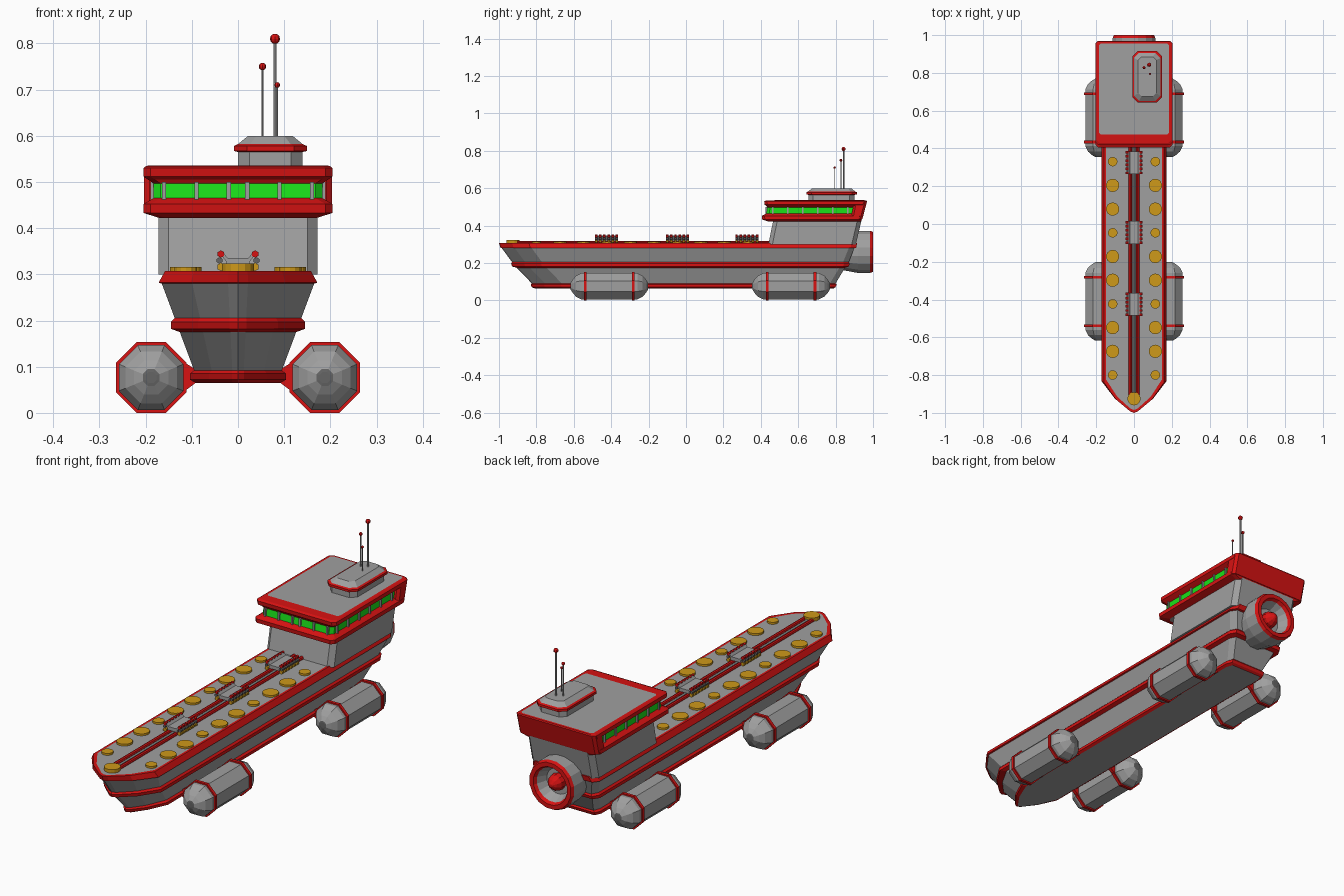
import bpy, bmesh, math
from mathutils import Matrix, Vector

if "Cube" in bpy.data.objects:
    bpy.data.objects.remove(bpy.data.objects["Cube"])


def material(name, rgb):
    m = bpy.data.materials.new(name)
    m.use_nodes = True
    m.diffuse_color = (*rgb, 1)
    m.node_tree.nodes["Principled BSDF"].inputs["Base Color"].default_value = (*rgb, 1)
    return m


GREY, RED, GREEN, YELLOW, DARK = range(5)
MATS = [material("hull grey", (0.35, 0.35, 0.35)), material("trim red", (0.68, 0.006, 0.006)),
        material("window green", (0.01, 0.75, 0.01)), material("hatch yellow", (0.62, 0.32, 0.01)),
        material("dark metal", (0.13, 0.13, 0.13))]


def finish(name, bm):
    bmesh.ops.recalc_face_normals(bm, faces=bm.faces)
    mesh = bpy.data.meshes.new(name)
    bm.to_mesh(mesh)
    bm.free()
    for m in MATS:
        mesh.materials.append(m)
    ob = bpy.data.objects.new(name, mesh)
    bpy.context.collection.objects.link(ob)
    return ob


def loft(name, rings, mats, caps):
    """Skin a stack of equal-length point rings, one colour per layer."""
    bm = bmesh.new()
    loops = [[bm.verts.new(p) for p in r] for r in rings]
    n = len(loops[0])
    for a, b, m in zip(loops, loops[1:], mats):
        for i in range(n):
            j = (i + 1) % n
            bm.faces.new((a[i], a[j], b[j], b[i])).material_index = m
    bm.faces.new(loops[0]).material_index = caps[0]
    bm.faces.new(loops[-1]).material_index = caps[1]
    return finish(name, bm)


def add_box(bm, center, size, mat, tilt=0):
    m = Matrix.Translation(center) @ Matrix.Rotation(tilt, 4, 'Y') @ Matrix.Diagonal((*size, 1))
    vs = bmesh.ops.create_cube(bm, size=1, matrix=m)["verts"]
    for f in {f for v in vs for f in v.link_faces}:
        f.material_index = mat


def add_cyl(bm, center, r, depth, mat, sides=8, axis='Z', r2=None):
    rot = Matrix.Rotation(math.pi / 2, 4, 'X') if axis == 'Y' else Matrix()
    vs = bmesh.ops.create_cone(bm, cap_ends=True, segments=sides, radius1=r,
                               radius2=r if r2 is None else r2, depth=depth,
                               matrix=Matrix.Translation(center) @ rot)["verts"]
    for f in {f for v in vs for f in v.link_faces}:
        f.material_index = mat


def lathe_y(name, center, profile, mats, sides, caps):
    """Turn a (y, radius) profile round the y direction."""
    rings = []
    for y, r in profile:
        angles = [(i + 0.5) * math.tau / sides for i in range(sides)]
        rings.append([Vector(center) + Vector((r * math.cos(a), y, r * math.sin(a))) for a in angles])
    return loft(name, rings, mats, caps)


# Hull: pointed plan lofted upward
def hull_ring(z, w, bow, stern):
    half = [(0.13 * w, bow + 0.008), (0.6 * w, bow + 0.07), (w, bow + 0.16),
            (w, stern - 0.03), (0.88 * w, stern)]
    pts = [(0, bow)] + half + [(-x, y) for x, y in reversed(half)]
    return [(x, y, z) for x, y in pts]


hull_levels = [
    (0.065, 0.092, -0.81, 0.79), (0.072, 0.104, -0.825, 0.80), (0.085, 0.104, -0.83, 0.805),
    (0.092, 0.095, -0.825, 0.80), (0.175, 0.126, -0.905, 0.85), (0.182, 0.145, -0.93, 0.87),
    (0.197, 0.145, -0.935, 0.875), (0.205, 0.137, -0.93, 0.87), (0.28, 0.165, -0.985, 0.90),
    (0.282, 0.172, -0.992, 0.91), (0.307, 0.158, -1.0, 0.915), (0.307, 0.147, -0.985, 0.90)]
loft("hull", [hull_ring(*l) for l in hull_levels],
     [RED, RED, RED, GREY, RED, RED, RED, GREY, RED, RED, RED], (GREY, GREY))


# Bridge: rectangles with cut corners lofted upward
def block_ring(z, w, front, back, cut, cx=0):
    half = [(w - cut, front), (w, front + cut), (w, back - cut), (w - cut, back)]
    return [(cx + x, y, z) for x, y in half + [(-x, y) for x, y in reversed(half)]]


loft("bridge_base", [block_ring(0.30, 0.172, 0.44, 0.908, 0.022),
                     block_ring(0.435, 0.172, 0.468, 0.94, 0.022)], [GREY], (GREY, GREY))
bridge_levels = [
    (0.422, 0.17, 0.44, 0.935, 0.015), (0.433, 0.205, 0.407, 0.94, 0.015),
    (0.452, 0.205, 0.405, 0.944, 0.015), (0.465, 0.183, 0.43, 0.94, 0.015),
    (0.497, 0.183, 0.435, 0.95, 0.015), (0.505, 0.195, 0.43, 0.955, 0.015),
    (0.512, 0.205, 0.42, 0.96, 0.015), (0.53, 0.205, 0.418, 0.968, 0.015),
    (0.535, 0.198, 0.43, 0.965, 0.015), (0.536, 0.186, 0.475, 0.955, 0.01)]
loft("bridge_deck", [block_ring(*l) for l in bridge_levels],
     [RED, RED, RED, GREEN, RED, RED, RED, RED, RED], (GREY, GREY))
loft("bridge_rear_wall", [block_ring(0.435, 0.204, 0.88, 0.943, 0.012),
                          block_ring(0.53, 0.204, 0.90, 0.968, 0.012)], [RED], (RED, RED))

# Window bars on the front and both sides
bm = bmesh.new()
for x in (0.02, 0.09, 0.16):
    for s in (-1, 1):
        add_box(bm, (s * x, 0.432, 0.481), (0.009, 0.014, 0.038), GREY)
for i in range(6):
    for s in (-1, 1):
        add_box(bm, (s * 0.184, 0.465 + i * 0.08, 0.481), (0.012, 0.008, 0.038), GREY)
finish("window_bars", bm)

# Roof house with its red collar
house = [(0.53, 0.070, 0.655, 0.90, 0.025), (0.565, 0.070, 0.655, 0.90, 0.025),
         (0.567, 0.079, 0.643, 0.915, 0.028), (0.578, 0.079, 0.643, 0.915, 0.028),
         (0.582, 0.070, 0.652, 0.905, 0.026), (0.60, 0.048, 0.675, 0.885, 0.018)]
loft("roof_house", [block_ring(*l, cx=0.07) for l in house], [GREY, RED, RED, RED, GREY], (GREY, GREY))

# Antennas with red ball tips
bm = bmesh.new()
for x, y, top, r in ((0.08, 0.843, 0.81, 0.011), (0.053, 0.828, 0.75, 0.008), (0.085, 0.795, 0.71, 0.006)):
    add_cyl(bm, (x, y, (0.595 + top) / 2), r * 0.38, top - 0.595, GREY, 6)
    ball = bmesh.ops.create_uvsphere(bm, u_segments=8, v_segments=6, radius=r,
                                     matrix=Matrix.Translation((x, y, top)))["verts"]
    for f in {f for v in ball for f in v.link_faces}:
        f.material_index = RED
finish("antennas", bm)

# Stern thruster: open drum, red lip, hub cone
lathe_y("thruster", (0, 0, 0.26),
        [(0.84, 0.10), (0.92, 0.115), (0.985, 0.115), (1.0, 0.108), (1.0, 0.088), (0.985, 0.08), (0.94, 0.06)],
        [GREY, GREY, RED, RED, RED, GREY], 16, (GREY, GREY))
lathe_y("thruster_hub", (0, 0, 0.26), [(0.93, 0.04), (0.965, 0.036), (0.985, 0.022), (0.995, 0.006)],
        [RED] * 3, 10, (RED, RED))

# Side pods with rings and struts
K = 1 / math.cos(math.pi / 8)
body = [(0.208, 0.012), (0.207, 0.018), (0.195, 0.037), (0.178, 0.056), (0.15, 0.070)]
body = [(-y, r * K) for y, r in body] + [(y, r * K) for y, r in reversed(body)]
for yc, end in ((-0.41, "front"), (0.562, "rear")):
    for s, side in ((1, "left"), (-1, "right")):
        c = (s * 0.188, yc, 0.0765)
        lathe_y(f"{end}_{side}_pod", c, body, [DARK] + [GREY] * 7 + [DARK], 8, (DARK, DARK))
        for dy in (-0.128, 0.128):
            lathe_y(f"{end}_{side}_pod_ring", c,
                    [(dy - 0.007, 0.0765 * K), (dy + 0.007, 0.0765 * K)], [RED], 8, (RED, RED))
            strut = [[(s * 0.085, yc + dy + t, 0.07), (s * 0.085, yc + dy + t, 0.09),
                      (s * 0.125, yc + dy + t, 0.115), (s * 0.125, yc + dy + t, 0.04)]
                     for t in (-0.008, 0.008)]
            loft(f"{end}_{side}_pod_strut", strut, [RED], (RED, RED))

# Round deck hatches: small, large, large, repeating
bm = bmesh.new()
for i in range(10):
    y = 0.33 - i * 0.1255
    r = 0.025 if i % 3 == 0 else 0.035
    for s in (-1, 1):
        add_cyl(bm, (s * 0.113, y, 0.31), r, 0.012, YELLOW, 14)
add_cyl(bm, (0, -0.925, 0.315), 0.035, 0.016, YELLOW, 14)
finish("deck_hatches", bm)

# Pipes along the centre of the deck
bm = bmesh.new()
for s in (-1, 1):
    add_cyl(bm, (s * 0.019, -0.245, 0.31), 0.009, 1.39, RED, 8, 'Y')
add_cyl(bm, (0, -0.245, 0.307), 0.008, 1.39, GREY, 8, 'Y')
finish("deck_pipes", bm)

# Cargo racks: grey trough with rows of red and yellow studs
for k, y in enumerate((0.325, -0.045, -0.425)):
    bm = bmesh.new()
    add_box(bm, (0, y, 0.327), (0.05, 0.12, 0.016), GREY)
    for s in (-1, 1):
        add_box(bm, (s * 0.029, y, 0.338), (0.022, 0.12, 0.007), GREY, -s * 0.9)
        for i in range(6):
            yy = y - 0.055 + i * 0.022
            add_cyl(bm, (s * 0.037, yy, 0.344), 0.008, 0.013, RED, 6, 'Y')
            add_cyl(bm, (s * 0.040, yy, 0.330), 0.007, 0.013, DARK, 6, 'Y')
            add_cyl(bm, (s * 0.037, yy, 0.316), 0.009, 0.013, YELLOW, 6, 'Y')
    finish(f"cargo_rack_{k + 1}", bm)
